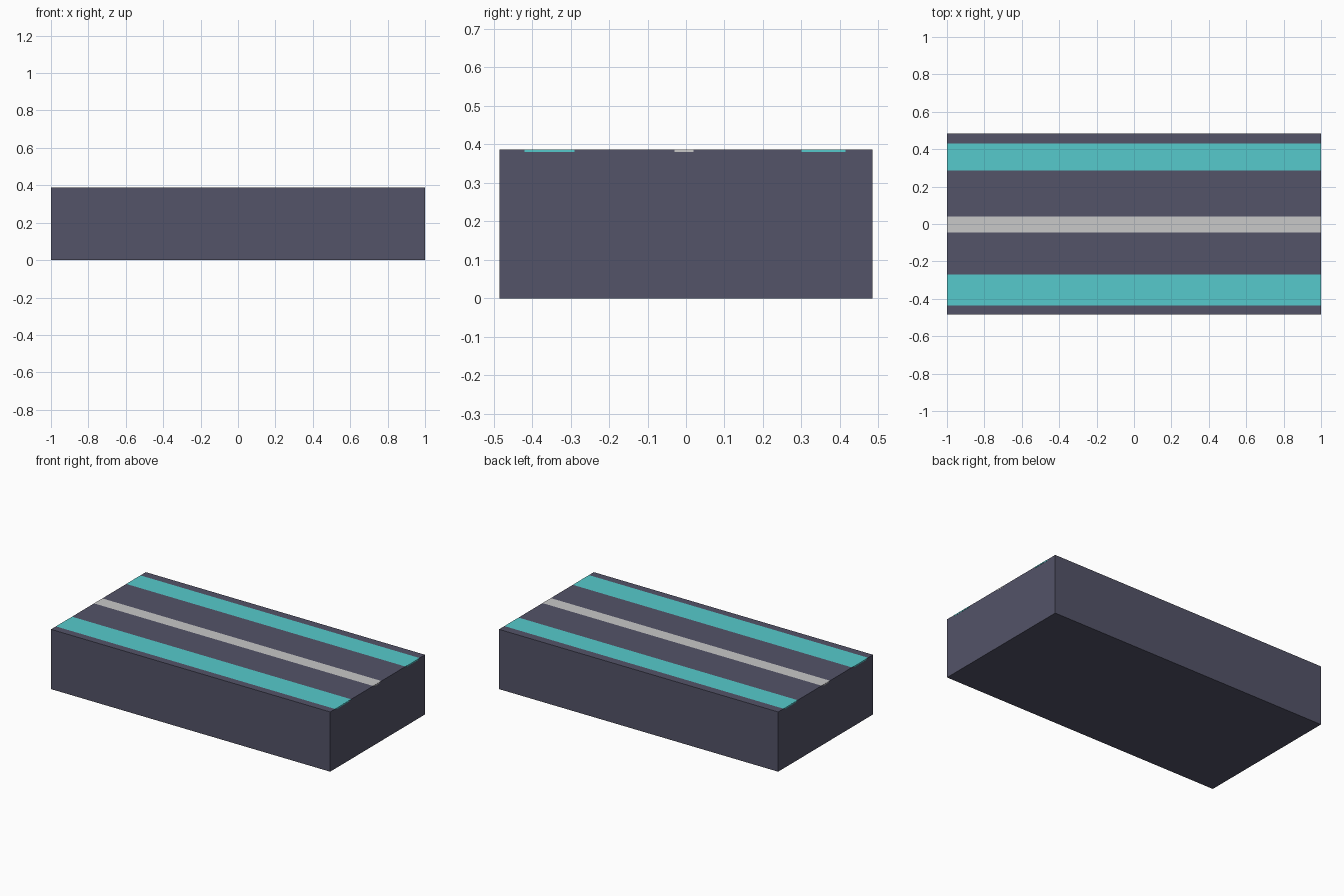
import bpy, bmesh
from mathutils import Matrix, Vector

if "Cube" in bpy.data.objects:
    bpy.data.objects.remove(bpy.data.objects["Cube"])

HALF_X, HALF_Y, HEIGHT = 1.0, 0.485, 0.387


def material(name, rgb):
    m = bpy.data.materials.new(name)
    m.diffuse_color = (*rgb, 1)
    m.use_nodes = True
    m.node_tree.nodes["Principled BSDF"].inputs["Base Color"].default_value = m.diffuse_color
    return m


SLATE = material("slate", (0.087, 0.087, 0.138))
TEAL = material("teal", (0.093, 0.59, 0.604))
GREY = material("light_grey", (0.578, 0.578, 0.578))

# name, top stripe y range, narrower end mark y range, material slot
STRIPES = [
    ("front_stripe", (-0.435, -0.27), (-0.42, -0.29), 1),
    ("centre_stripe", (-0.045, 0.04), (-0.03, 0.02), 2),
    ("back_stripe", (0.285, 0.43), (0.30, 0.415), 1),
]


def box(bm, lo, hi):
    lo, hi = Vector(lo), Vector(hi)
    bmesh.ops.create_cube(bm, size=1, matrix=Matrix.Translation((lo + hi) / 2)
                          @ Matrix.Diagonal((*(hi - lo), 1)))


def add_object(name, bm, mats):
    mesh = bpy.data.meshes.new(name)
    bm.to_mesh(mesh)
    bm.free()
    for m in mats:
        mesh.materials.append(m)
    ob = bpy.data.objects.new(name, mesh)
    bpy.context.collection.objects.link(ob)
    return ob


# Slab: cut lengthwise, then colour the top faces by their y position
bm = bmesh.new()
box(bm, (-HALF_X, -HALF_Y, 0), (HALF_X, HALF_Y, HEIGHT))
for _, top, _, _ in STRIPES:
    for y in top:
        bmesh.ops.bisect_plane(bm, geom=bm.verts[:] + bm.edges[:] + bm.faces[:],
                               plane_co=(0, y, 0), plane_no=(0, 1, 0))
bm.normal_update()
for f in bm.faces:
    if f.normal.z > 0.9:
        y = f.calc_center_median().y
        for _, (a, b), _, slot in STRIPES:
            if a < y < b:
                f.material_index = slot
add_object("slab", bm, [SLATE, TEAL, GREY])

# Thin stripe ends showing at the top of both end faces
for name, _, (a, b), slot in STRIPES:
    bm = bmesh.new()
    for x in (-HALF_X, HALF_X):
        box(bm, (x - 0.001, a, HEIGHT - 0.007), (x + 0.001, b, HEIGHT - 0.0002))
    add_object(name + "_ends", bm, [(SLATE, TEAL, GREY)[slot]])
